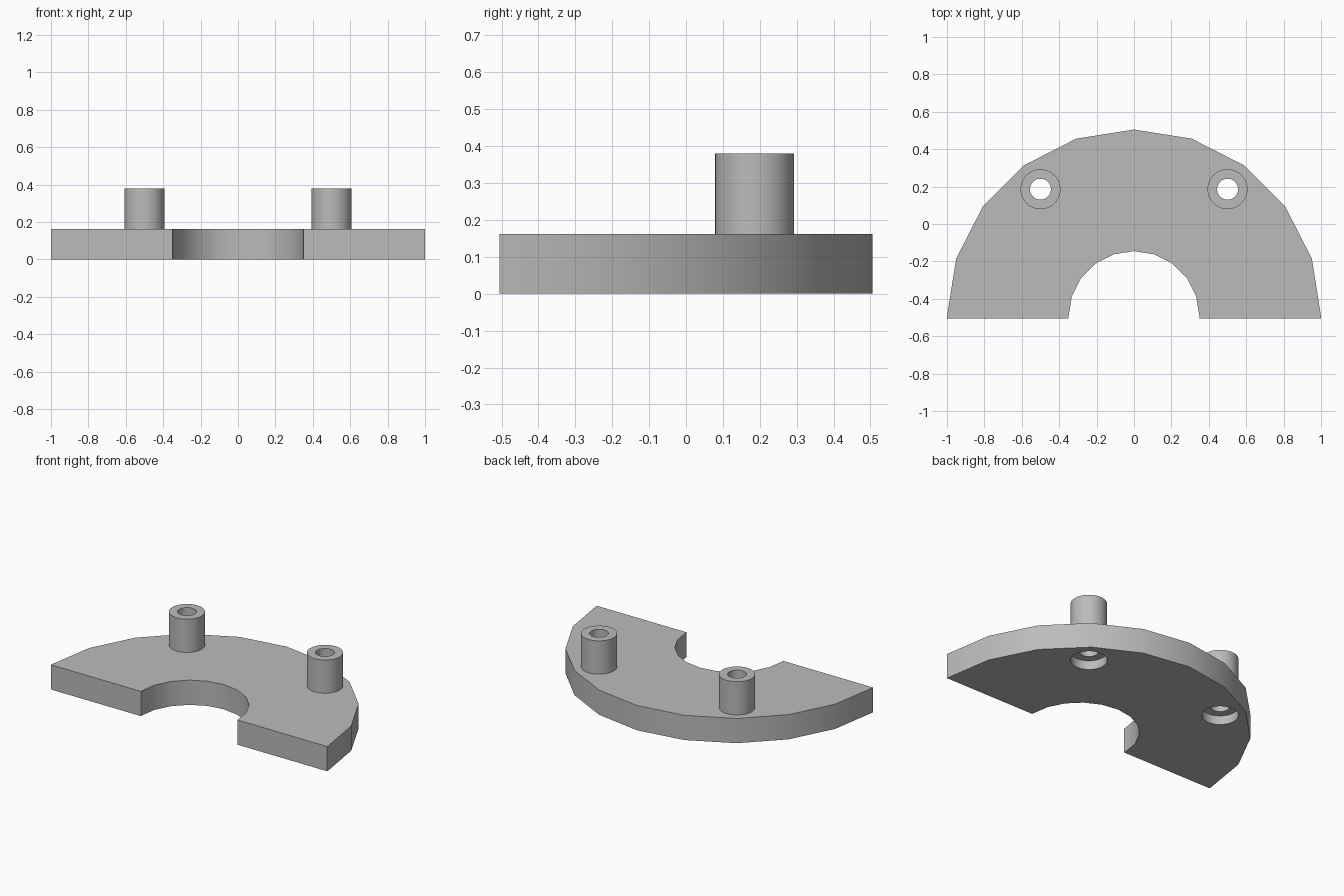
import bpy, bmesh
from math import pi, cos, sin, radians

cube = bpy.data.objects.get("Cube")
if cube:
    bpy.data.objects.remove(cube)

grey = bpy.data.materials.new("plain grey")
grey.use_nodes = True
grey.diffuse_color = (0.5, 0.5, 0.5, 1)
grey.node_tree.nodes["Principled BSDF"].inputs["Base Color"].default_value = (0.5, 0.5, 0.5, 1)

ARC_Y, FRONT_Y = -0.495, -0.506
PLATE_TOP, BOSS_TOP = 0.162, 0.38
BOSS_R, HOLE_R, RECESS = 0.107, 0.056, 0.058
BOSS_X, BOSS_Y = 0.5, 0.186


def finish(bm, name):
    bmesh.ops.recalc_face_normals(bm, faces=bm.faces)
    mesh = bpy.data.meshes.new(name)
    bm.to_mesh(mesh)
    bm.free()
    mesh.materials.append(grey)
    obj = bpy.data.objects.new(name, mesh)
    bpy.context.collection.objects.link(obj)
    return obj


def smooth(obj):
    bpy.ops.object.select_all(action="DESELECT")
    obj.select_set(True)
    bpy.context.view_layer.objects.active = obj
    bpy.ops.object.shade_smooth_by_angle(angle=radians(30))


def lathe(name, profile, x, segments=40):
    """Revolve a closed (radius, height) profile about a boss axis."""
    bm = bmesh.new()
    rings = []
    for i in range(segments):
        a = 2 * pi * i / segments
        rings.append([bm.verts.new((x + r * cos(a), BOSS_Y + r * sin(a), z)) for r, z in profile])
    n = len(profile)
    for i in range(segments):
        a, b = rings[i], rings[(i + 1) % segments]
        for j in range(n):
            k = (j + 1) % n
            bm.faces.new((a[j], b[j], b[k], a[k]))
    bmesh.ops.remove_doubles(bm, verts=bm.verts, dist=1e-6)
    return finish(bm, name)


def arc(radius, steps=10):
    return [(radius * cos(pi * i / steps), ARC_Y + radius * sin(pi * i / steps))
            for i in range(steps + 1)]


# Half ring plate, with short straight ends at the front
outer, inner = arc(1.0), arc(0.35)
outline = [(1.0, FRONT_Y)] + outer + [(-1.0, FRONT_Y), (-0.35, FRONT_Y)]
outline += inner[::-1] + [(0.35, FRONT_Y)]
bm = bmesh.new()
base = bm.faces.new([bm.verts.new((x, y, 0)) for x, y in outline])
up = bmesh.ops.extrude_face_region(bm, geom=[base])["geom"]
bmesh.ops.translate(bm, verts=[v for v in up if isinstance(v, bmesh.types.BMVert)],
                    vec=(0, 0, PLATE_TOP))
plate = finish(bm, "half_ring_plate")

# Bosses, with a bore and a wider recess cut under each
for side, x in (("left", BOSS_X), ("right", -BOSS_X)):
    boss = lathe(side + "_boss", [(HOLE_R, PLATE_TOP), (BOSS_R, PLATE_TOP),
                                  (BOSS_R, BOSS_TOP), (HOLE_R, BOSS_TOP)], x)
    smooth(boss)
    cutter = lathe(side + "_cutter", [(0, -0.1), (BOSS_R, -0.1), (BOSS_R, RECESS),
                                      (HOLE_R, RECESS), (HOLE_R, 0.3), (0, 0.3)], x)
    # Drop the collapsed faces along the axis
    bm = bmesh.new()
    bm.from_mesh(cutter.data)
    bmesh.ops.dissolve_degenerate(bm, dist=1e-6, edges=bm.edges)
    loose = [e for e in bm.edges if not e.link_faces]
    bmesh.ops.delete(bm, geom=loose, context="EDGES")
    bmesh.ops.recalc_face_normals(bm, faces=bm.faces)
    bm.to_mesh(cutter.data)
    bm.free()
    cutter.hide_render = True
    cut = plate.modifiers.new(side + "_hole", "BOOLEAN")
    cut.operation, cut.solver, cut.object = "DIFFERENCE", "EXACT", cutter
    bpy.context.view_layer.objects.active = plate
    bpy.ops.object.modifier_apply(modifier=cut.name)
    bpy.data.objects.remove(cutter)

smooth(plate)
